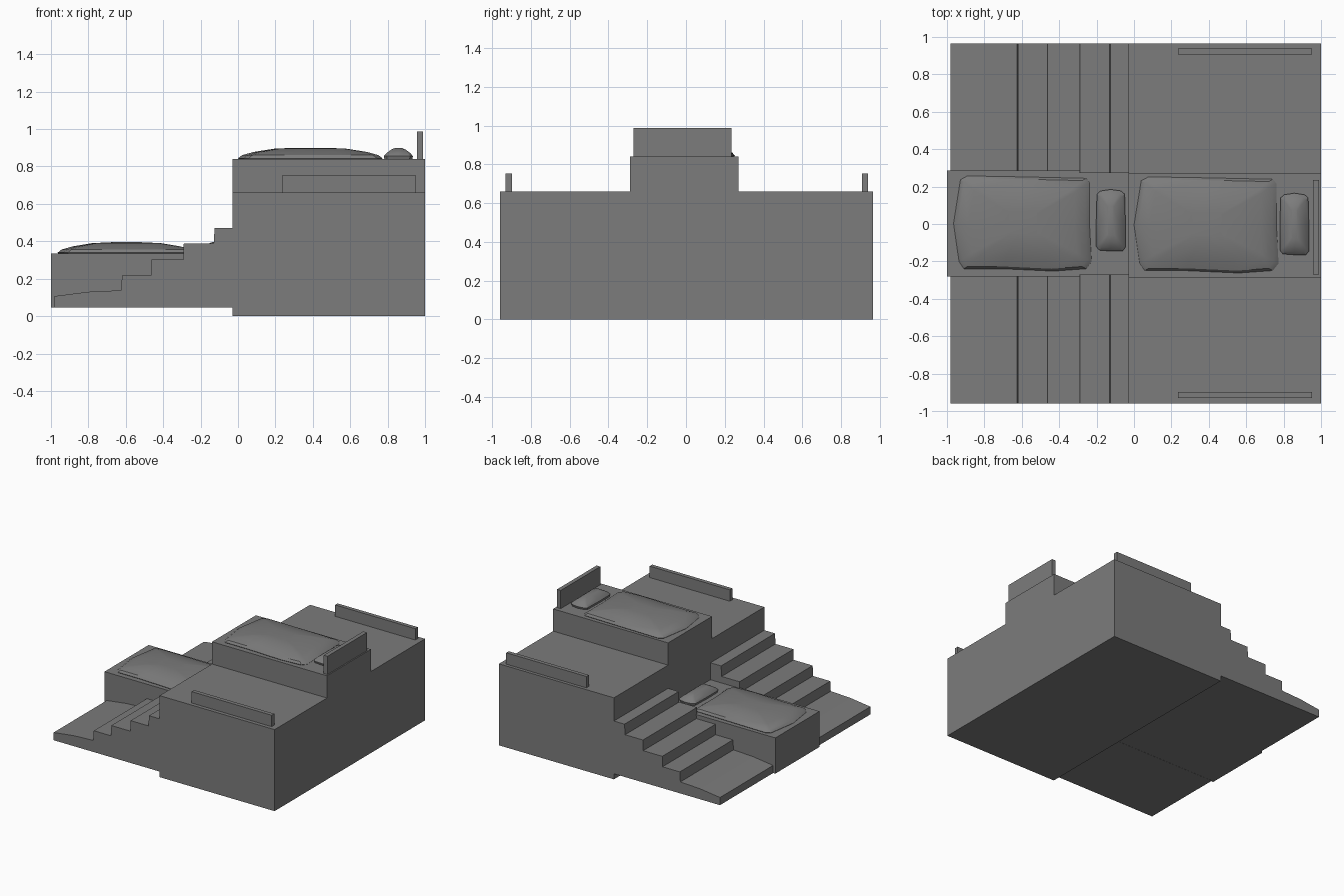
import bpy
import bmesh

cube = bpy.data.objects.get("Cube")
if cube:
    bpy.data.objects.remove(cube, do_unlink=True)

grey = bpy.data.materials.new("plain grey")
grey.use_nodes = True
colour = (0.2, 0.2, 0.2, 1)
grey.diffuse_color = colour
grey.node_tree.nodes["Principled BSDF"].inputs["Base Color"].default_value = colour


def finish(name, bm, smooth=False):
    bmesh.ops.recalc_face_normals(bm, faces=bm.faces)
    mesh = bpy.data.meshes.new(name)
    bm.to_mesh(mesh)
    bm.free()
    obj = bpy.data.objects.new(name, mesh)
    mesh.materials.append(grey)
    bpy.context.collection.objects.link(obj)
    if smooth:
        bpy.ops.object.select_all(action="DESELECT")
        obj.select_set(True)
        bpy.context.view_layer.objects.active = obj
        bpy.ops.object.shade_smooth_by_angle(angle=0.5)
    return obj


def box(name, xs, ys, zs):
    bm = bmesh.new()
    bmesh.ops.create_cube(bm, size=1)
    for v in bm.verts:
        for axis, (low, high) in enumerate((xs, ys, zs)):
            v.co[axis] = low if v.co[axis] < 0 else high
    return finish(name, bm)


def extrude_profile(name, points, y0, y1):
    bm = bmesh.new()
    face = bm.faces.new([bm.verts.new((x, y0, z)) for x, z in points])
    result = bmesh.ops.extrude_face_region(bm, geom=[face])
    for item in result["geom"]:
        if isinstance(item, bmesh.types.BMVert):
            item.co.y = y1
    return finish(name, bm)


def cushion(name, xs, ys, z, outline, rings):
    """Loft a normalised outline through (x scale, y scale, height) rings."""
    cx, cy = sum(xs) / 2, sum(ys) / 2
    hx, hy = (xs[1] - xs[0]) / 2, (ys[1] - ys[0]) / 2
    bm = bmesh.new()
    loops = [[bm.verts.new((cx + u * hx * sx, cy + v * hy * sy, z + h)) for u, v in outline]
             for sx, sy, h in rings]
    n = len(outline)
    for a, b in zip(loops, loops[1:]):
        for i in range(n):
            j = (i + 1) % n
            bm.faces.new((a[i], a[j], b[j], b[i]))
    bm.faces.new(loops[0])
    bm.faces.new(loops[-1])
    return finish(name, bm, smooth=True)


# Upper level and its raised bed platform
box("main_block", (-0.03, 1), (-0.96, 0.965), (0, 0.66))
box("upper_bed_base", (-0.03, 1), (-0.29, 0.272), (0.64, 0.84))
box("headboard", (0.957, 0.99), (-0.27, 0.236), (0.83, 0.987))
box("right_rail", (0.235, 0.953), (-0.93, -0.897), (0.65, 0.752))
box("left_rail", (0.235, 0.953), (0.907, 0.939), (0.65, 0.752))

# Lower bed platform between the two flights of steps
box("lower_bed_base", (-1, -0.02), (-0.28, 0.285), (0.046, 0.335))

# Steps with a gently sloping first tread
steps = [(-0.02, 0.045), (-0.98, 0.045), (-0.98, 0.107), (-0.8, 0.13), (-0.625, 0.138),
         (-0.62, 0.218), (-0.465, 0.218), (-0.463, 0.302), (-0.292, 0.302),
         (-0.29, 0.388), (-0.13, 0.388), (-0.125, 0.472), (-0.02, 0.472)]
extrude_profile("right_steps", steps, -0.96, -0.27)
extrude_profile("left_steps", steps, 0.272, 0.965)

# Mattresses with chamfered corners and a low crown
mattress = [(-1, 0), (-0.92, -0.8), (-0.85, -0.95), (-0.3, -0.95), (0.45, -1),
            (0.92, -0.95), (1, -0.8), (0.97, 0), (0.97, 0.86), (0.92, 0.95),
            (0, 0.98), (-0.8, 1), (-0.9, 0.92)]
crown = [(0.98, 0.98, -0.005), (1, 1, 0.004), (0.94, 0.95, 0.021),
         (0.78, 0.76, 0.038), (0.5, 0.5, 0.055), (0.22, 0.25, 0.06)]
cushion("upper_mattress", (0, 0.773), (-0.262, 0.252), 0.84, mattress, crown)
cushion("lower_mattress", (-0.965, -0.227), (-0.252, 0.257), 0.335, mattress, crown)

# Pillows
pillow = [(-1, -0.85), (-0.8, -0.97), (0, -1), (0.8, -1), (1, -0.88), (1, 0),
          (0.95, 0.85), (0.7, 0.95), (0, 1), (-0.7, 0.95), (-0.95, 0.85), (-1, 0)]
puff = [(0.96, 0.96, -0.005), (1, 1, 0.016), (0.8, 0.9, 0.033),
        (0.5, 0.72, 0.05), (0.2, 0.5, 0.06)]
cushion("upper_pillow", (0.78, 0.935), (-0.165, 0.165), 0.84, pillow, puff)
cushion("lower_pillow", (-0.202, -0.046), (-0.145, 0.185), 0.335, pillow, puff)
